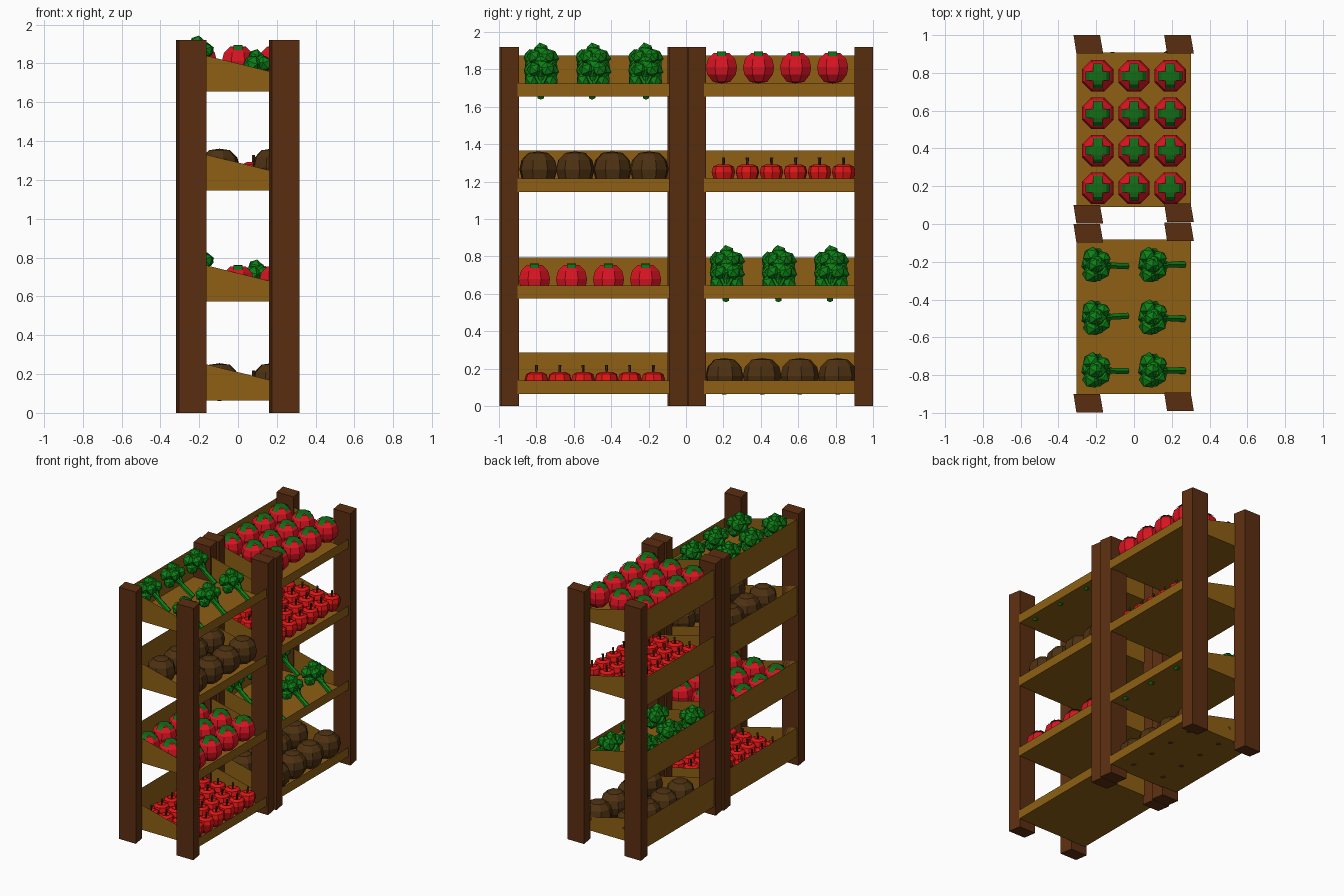
import bpy, bmesh, math, random
from mathutils import Vector, Matrix

if "Cube" in bpy.data.objects:
    bpy.data.objects.remove(bpy.data.objects["Cube"])

random.seed(4)


def material(name, rgb):
    m = bpy.data.materials.new(name)
    m.diffuse_color = (*rgb, 1)
    m.use_nodes = True
    m.node_tree.nodes["Principled BSDF"].inputs["Base Color"].default_value = m.diffuse_color
    return m


POST = material("dark_wood", (0.105, 0.027, 0.005))
TRAY = material("light_wood", (0.27, 0.115, 0.007))
RED = material("tomato_red", (0.70, 0.007, 0.016))
APPLE = material("apple_red", (0.74, 0.008, 0.008))
LEAF = material("leaf_green", (0.006, 0.15, 0.008))
BROC = material("broccoli_green", (0.004, 0.22, 0.008))
BROWN = material("potato_brown", (0.075, 0.031, 0.006))


def finish(bm, name, mats):
    bmesh.ops.recalc_face_normals(bm, faces=bm.faces)
    me = bpy.data.meshes.new(name)
    bm.to_mesh(me)
    bm.free()
    for m in mats:
        me.materials.append(m)
    return me


def place(me, name, loc=(0, 0, 0), rot=(0, 0, 0)):
    ob = bpy.data.objects.new(name, me)
    ob.location, ob.rotation_euler = loc, rot
    bpy.context.collection.objects.link(ob)
    return ob


def lathe(bm, profile, sides, mat=0):
    """Revolve (radius, z) points; the end points are poles."""
    rings = []
    for r, z in profile:
        n = 1 if r == 0 else sides
        rings.append([bm.verts.new((r * math.cos((i + .5) * math.tau / sides),
                                    r * math.sin((i + .5) * math.tau / sides), z)) for i in range(n)])
    for a, b in zip(rings, rings[1:]):
        for i in range(sides):
            j = (i + 1) % sides
            vs = [a[i % len(a)], a[j % len(a)], b[j % len(b)], b[i % len(b)]]
            bm.faces.new(list(dict.fromkeys(vs))).material_index = mat


def rod(bm, a, b, r1, r2, sides, mat=0):
    a, b = Vector(a), Vector(b)
    m = Matrix.Translation((a + b) / 2) @ (b - a).to_track_quat('Z', 'Y').to_matrix().to_4x4()
    out = bmesh.ops.create_cone(bm, cap_ends=True, segments=sides, radius1=r1, radius2=r2,
                                depth=(b - a).length, matrix=m)
    for f in {f for v in out["verts"] for f in v.link_faces}:
        f.material_index = mat


# Slightly skewed corner post
def post_mesh():
    bm = bmesh.new()
    base = [(-.065, -.049), (.077, -.049), (.06, .049), (-.08, .049)]
    f = bm.faces.new([bm.verts.new((x, y, 0)) for x, y in base])
    top = bmesh.ops.extrude_face_region(bm, geom=[f])["geom"]
    for v in top:
        if isinstance(v, bmesh.types.BMVert):
            v.co.z = 1.92
    return finish(bm, "post", [POST])


# Open tray of thin boards: low front on +x, high back on -x, sloping ends
def tray_mesh():
    bm = bmesh.new()
    x0, x1, y = -.305, .302, .409
    lo = [bm.verts.new(p) for p in ((x0, -y, 0), (x1, -y, 0), (x1, y, 0), (x0, y, 0))]
    hi = [bm.verts.new((v.co.x, v.co.y, .22 if v.co.x < 0 else .07)) for v in lo]
    bm.faces.new(lo)
    for i in range(4):
        j = (i + 1) % 4
        bm.faces.new((lo[i], lo[j], hi[j], hi[i]))
    return finish(bm, "tray", [TRAY])


# Tomato with a cross of leaves draped over the top
def tomato_mesh():
    bm = bmesh.new()
    lathe(bm, [(0, -.083), (.05, -.075), (.083, -.035), (.09, .005), (.078, .048), (.045, .078), (0, .082)], 8)
    w = .024
    mid = [bm.verts.new((x, y, .088)) for x, y in ((-w, -w), (w, -w), (w, w), (-w, w))]
    faces = [bm.faces.new(mid)]
    for i in range(4):
        a, b = mid[i], mid[(i + 1) % 4]
        out = (a.co + b.co).to_2d().normalized()
        for reach, z in ((.022, .083), (.042, .062)):
            c, d = (bm.verts.new((v.co.x + out.x * (reach if v in mid else .02),
                                  v.co.y + out.y * (reach if v in mid else .02), z)) for v in (a, b))
            faces.append(bm.faces.new((a, c, d, b)))
            a, b = c, d
    for f in faces:
        f.material_index = 1
    return finish(bm, "tomato", [RED, LEAF])


# Apple with dimpled top and stem
def apple_mesh():
    bm = bmesh.new()
    lathe(bm, [(0, -.05), (.026, -.06), (.05, -.03), (.063, .015), (.055, .045), (.03, .057), (0, .035)], 8)
    rod(bm, (0, 0, .03), (.006, 0, .093), .005, .008, 5, 1)
    return finish(bm, "apple", [APPLE, BROWN])


# Chunky brown potato
def potato_mesh():
    bm = bmesh.new()
    lathe(bm, [(0, -.1), (.055, -.087), (.092, -.048), (.104, 0), (.092, .05), (.055, .088), (0, .096)], 8)
    return finish(bm, "potato", [BROWN])


# Broccoli: clustered florets on a forked stalk leaning down toward +x
def broccoli_mesh():
    bm = bmesh.new()
    florets = [(0, 0, .01, .062), (-.01, 0, .045, .042), (-.025, .048, .005, .05), (-.025, -.048, .005, .05),
               (.035, .035, .01, .042), (.035, -.035, .01, .042), (-.035, 0, -.035, .048),
               (.0, .05, -.045, .045), (.0, -.05, -.045, .045)]
    for x, y, z, r in florets:
        m = Matrix.Translation((x, y, z)) @ Matrix.Rotation(random.uniform(0, 3), 4, (1, 1, .5))
        bmesh.ops.create_icosphere(bm, subdivisions=1, radius=r, matrix=m)
    rod(bm, (.02, 0, -.03), (.165, 0, -.135), .017, .019, 6)
    for s in (-1, 1):
        rod(bm, (.09, 0, -.08), (.035, s * .03, -.02), .01, .01, 5)
    return finish(bm, "broccoli", [BROC])


# Eight posts: four for each of the two racks
post = post_mesh()
for n, y in enumerate((-.949, -.049, .051, .951)):
    place(post, f"left_post_{n + 1}", (-.24, y, 0))
    place(post, f"right_post_{n + 1}", (.24, y + (.008 if n < 3 else 0), 0))

# Four trays on each rack
tray = tray_mesh()
LEVELS = (.065, .575, 1.145, 1.655)
for side, y in (("near", -.491), ("far", .499)):
    for n, z in enumerate(LEVELS):
        place(tray, f"{side}_tray_{n + 1}", (0, y, z))


def fill(me, name, xs, y0, dy, ny, z, drop=0, turn=0.0):
    """Grid of produce; drop lowers each successive column."""
    for i, x in enumerate(xs):
        for j in range(ny):
            place(me, f"{name}_{i + 1}_{j + 1}", (x, y0 + j * dy, z - i * drop),
                  (0, 0, random.uniform(-turn, turn)))


tomato, apple, potato, broccoli = tomato_mesh(), apple_mesh(), potato_mesh(), broccoli_mesh()
apple_x, tomato_x = (-.175, -.05, .075, .2), (-.192, 0, .192)
potato_x, broccoli_x = (-.095, .175), (-.2, .1)

# Near rack, bottom to top
fill(apple, "near_apple", apple_x, -.8, .125, 6, .125, turn=.5)
fill(tomato, "near_tomato", tomato_x, -.81, .198, 4, .675)
fill(potato, "near_potato", potato_x, -.79, .198, 4, 1.265, turn=.4)
fill(broccoli, "near_broccoli", broccoli_x, -.775, .279, 3, 1.858, .07, .06)
# Far rack, bottom to top
fill(potato, "far_potato", potato_x, .205, .202, 4, .16, turn=.4)
fill(broccoli, "far_broccoli", broccoli_x, .218, .279, 3, .775, .07, .06)
fill(apple, "far_apple", apple_x, .2, .1285, 6, 1.235, turn=.5)
fill(tomato, "far_tomato", tomato_x, .19, .198, 4, 1.808)
